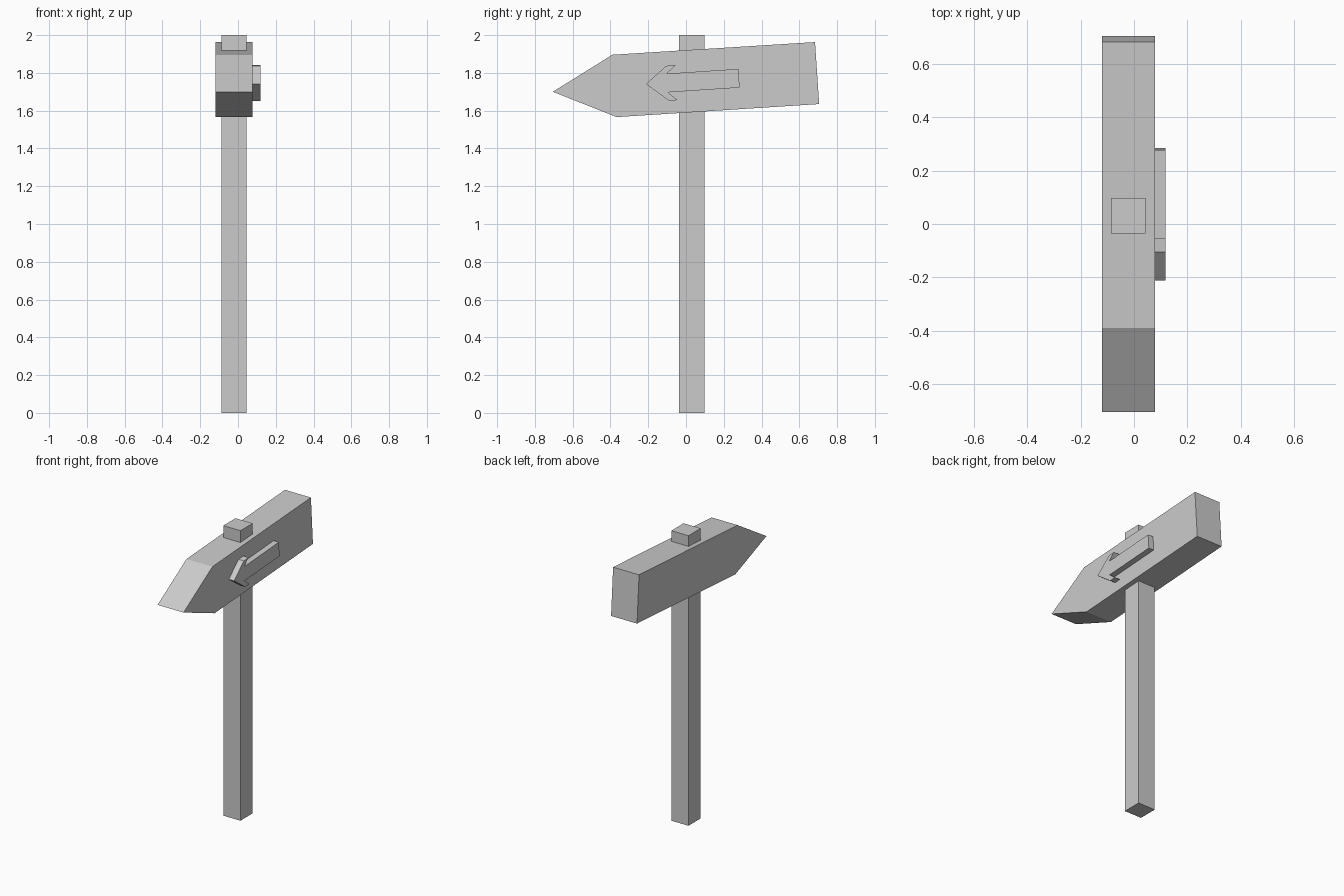
import bpy, bmesh

if "Cube" in bpy.data.objects:
    bpy.data.objects.remove(bpy.data.objects["Cube"])


def extrude_profile(name, points, x0, x1):
    """Make a solid by extruding a (y, z) outline from x0 to x1."""
    bm = bmesh.new()
    face = bm.faces.new([bm.verts.new((x0, y, z)) for y, z in points])
    new = bmesh.ops.extrude_face_region(bm, geom=[face])["geom"]
    verts = [v for v in new if isinstance(v, bmesh.types.BMVert)]
    bmesh.ops.translate(bm, vec=(x1 - x0, 0, 0), verts=verts)
    bmesh.ops.recalc_face_normals(bm, faces=bm.faces)
    mesh = bpy.data.meshes.new(name)
    bm.to_mesh(mesh)
    bm.free()
    obj = bpy.data.objects.new(name, mesh)
    bpy.context.collection.objects.link(obj)
    return obj


# Square post
extrude_profile("post", [(-0.036, 0), (0.097, 0), (0.097, 2), (-0.036, 2)],
                -0.087, 0.044)

# Tilted pointed board
extrude_profile("sign_board", [(-0.705, 1.70), (-0.367, 1.566), (0.705, 1.635),
                               (0.683, 1.963), (-0.39, 1.896)], -0.12, 0.078)

# Raised arrow on the right face
extrude_profile("arrow", [(-0.212, 1.741), (-0.089, 1.652), (-0.045, 1.656),
                          (-0.096, 1.697), (0.284, 1.722), (0.277, 1.821),
                          (-0.102, 1.796), (-0.054, 1.842), (-0.105, 1.837)],
                0.078, 0.118)
